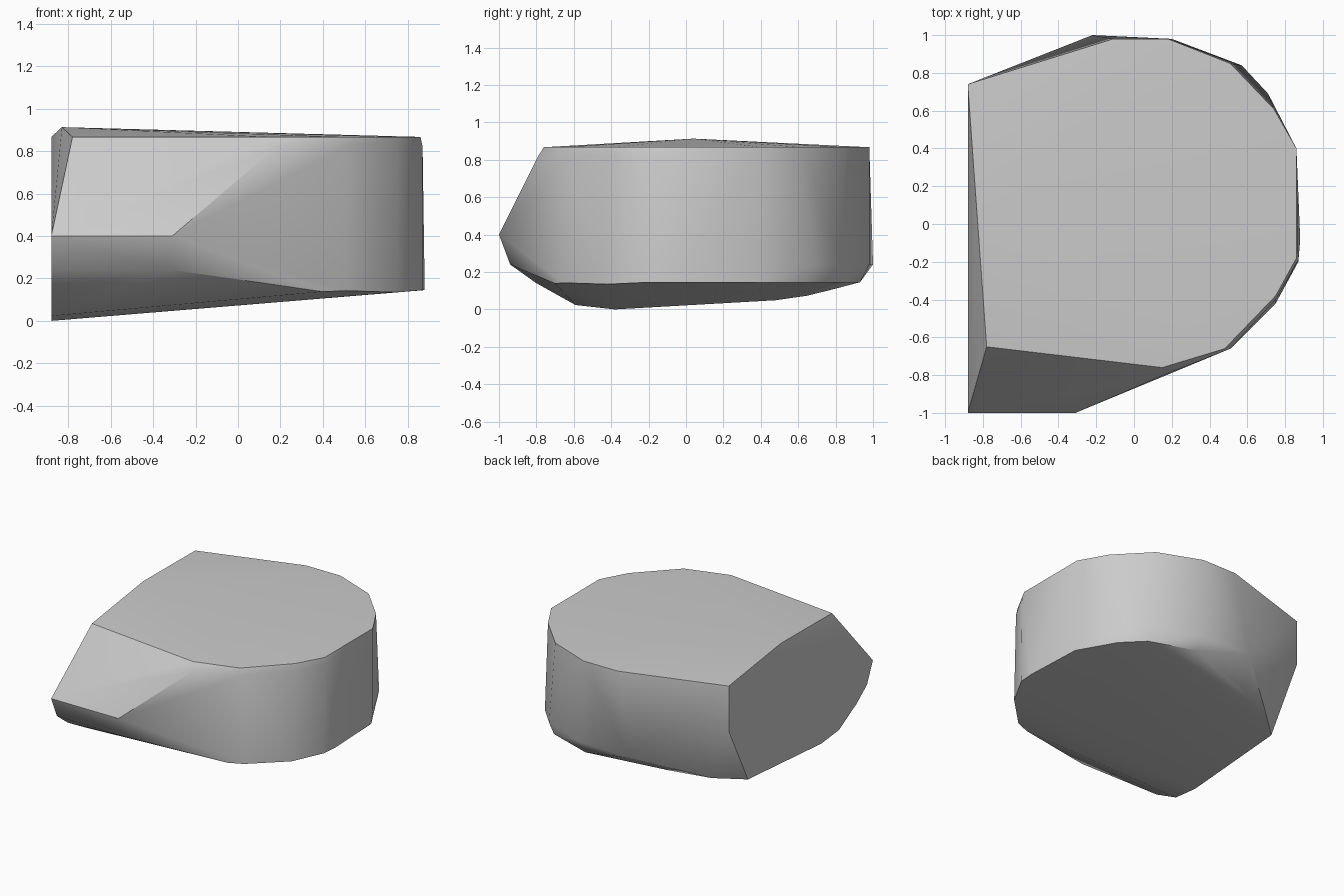
import bpy
import bmesh
import math

default_cube = bpy.data.objects.get("Cube")
if default_cube:
    bpy.data.objects.remove(default_cube, do_unlink=True)

SIDE = -0.88      # x of the flat cut side
TOP = 0.867       # height of the top rim


def underside(x, y):
    """Height of the gently tilted bottom, lowest beside the cut side."""
    offset = y + 0.38
    tilt = max(0.055 * offset, -0.11 * offset)
    return min(0.145, 0.08 * (x - SIDE) + tilt)


def ring(height, outline):
    """Place a flat outline at a fixed height, or along a height rule."""
    return [(x, y, height(x, y) if callable(height) else height) for x, y in outline]


def make_material(name, colour):
    material = bpy.data.materials.new(name)
    material.use_nodes = True
    material.diffuse_color = colour
    shader = material.node_tree.nodes["Principled BSDF"]
    shader.inputs["Base Color"].default_value = colour
    return material


# Rim of the top face, with a slight ridge point over the cut side
top_rim = ring(TOP, [
    (SIDE, 0.74), (-0.11, 0.98), (0.18, 0.98), (0.51, 0.85), (0.74, 0.61),
    (0.86, 0.4), (0.86, -0.18), (0.75, -0.38), (0.48, -0.66), (0.15, -0.76),
    (-0.78, -0.65),
])
ridge = [(-0.83, 0.04, 0.913)]

# Narrow worn edge just below the top rim
upper_edge = ring(0.82, [(0.18, -0.79), (0.51, -0.66), (0.75, -0.4), (0.87, -0.19)])

# Projecting front ledge and the lower corner of the cut side
front_ledge = ring(0.4, [(SIDE, -1), (-0.31, -1)])
back_corner = ring(0.52, [(SIDE, 0.74)])

# Rounded belly above the bottom
belly = ring(0.24, [
    (SIDE, -0.93), (-0.31, -0.94), (0.19, -0.79), (-0.22, 1), (0.2, 0.98),
    (0.57, 0.84), (0.71, 0.69), (0.86, 0.4),
])
front_bevel = ring(0.14, [(SIDE, -0.8)])

# Outline of the tilted bottom
bottom_rim = ring(underside, [
    (SIDE, -0.59), (SIDE, -0.38), (-0.86, 0.48), (-0.67, 0.65), (-0.38, 0.77),
    (0.2, 0.93), (0.55, 0.81), (0.7, 0.66), (0.86, 0.38), (0.88, -0.08),
    (0.87, -0.2), (0.75, -0.42), (0.51, -0.66), (0.4, -0.7),
])

# Wrap the rings in one convex stone
shape = bmesh.new()
for point in (top_rim + ridge + upper_edge + front_ledge + back_corner
              + belly + front_bevel + bottom_rim):
    shape.verts.new(point)
hull = bmesh.ops.convex_hull(shape, input=shape.verts[:])
loose = [v for v in shape.verts if not v.link_faces]
bmesh.ops.delete(shape, geom=loose, context="VERTS")
bmesh.ops.dissolve_limit(shape, angle_limit=math.radians(1),
                         verts=shape.verts[:], edges=shape.edges[:])
bmesh.ops.recalc_face_normals(shape, faces=shape.faces[:])

mesh = bpy.data.meshes.new("rock")
shape.to_mesh(mesh)
shape.free()
rock = bpy.data.objects.new("rock", mesh)
bpy.context.collection.objects.link(rock)
mesh.materials.append(make_material("stone grey", (0.6, 0.6, 0.6, 1)))

# Smooth the rounded flank while keeping the cut edges crisp
bpy.context.view_layer.objects.active = rock
rock.select_set(True)
bpy.ops.object.shade_smooth_by_angle(angle=math.radians(30))
